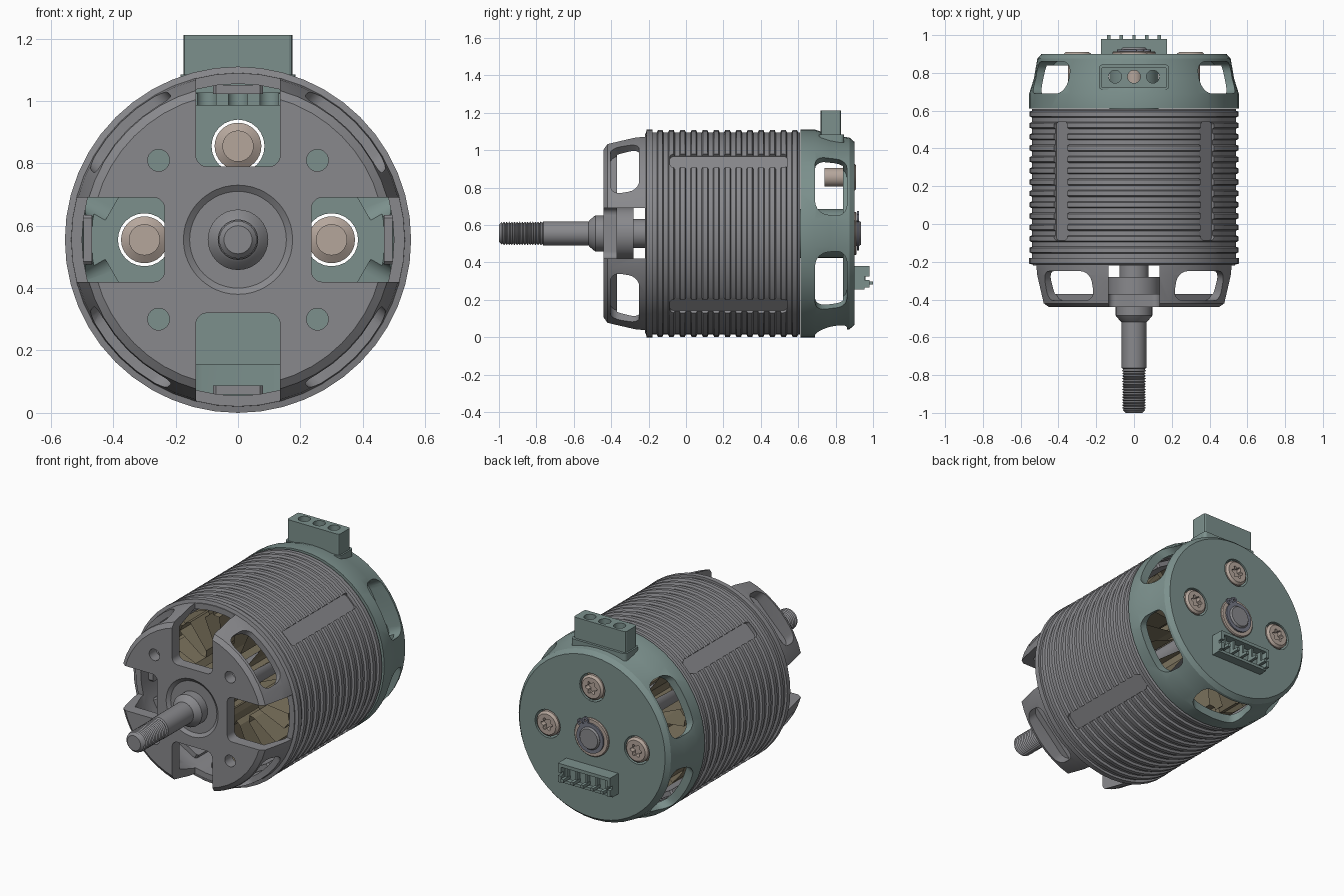
import bpy, bmesh
from math import sin, cos, pi, radians
from mathutils import Matrix, Vector

if "Cube" in bpy.data.objects:
    bpy.data.objects.remove(bpy.data.objects["Cube"])

C = 0.555           # height of the motor axis
SEG = 48


def material(name, col):
    m = bpy.data.materials.new(name)
    m.diffuse_color = (*col, 1)
    m.use_nodes = True
    m.node_tree.nodes["Principled BSDF"].inputs["Base Color"].default_value = m.diffuse_color
    return m


GREEN = material("bracket_green", (0.20, 0.28, 0.265))
STEEL = material("dark_steel", (0.25, 0.25, 0.265))
COPPER = material("copper", (0.46, 0.38, 0.33))
WIRE = material("winding", (0.20, 0.17, 0.11))
DARK = material("clip_steel", (0.18, 0.19, 0.24))


def finish(name, bm, mat):
    bmesh.ops.recalc_face_normals(bm, faces=bm.faces)
    me = bpy.data.meshes.new(name)
    bm.to_mesh(me)
    bm.free()
    ob = bpy.data.objects.new(name, me)
    bpy.context.collection.objects.link(ob)
    if mat:
        me.materials.append(mat)
    return ob


def revolve(name, prof, mat=STEEL, closed=True, x=0, z=C, seg=SEG):
    """Turn (radius, y) points around the y axis; open profiles get end caps."""
    bm = bmesh.new()
    rings = [[bm.verts.new((x + r * cos(2 * pi * i / seg), y, z + r * sin(2 * pi * i / seg)))
              for i in range(seg)] for r, y in prof]
    n = len(rings)
    for k in range(n if closed else n - 1):
        a, b = rings[k], rings[(k + 1) % n]
        for i in range(seg):
            j = (i + 1) % seg
            bm.faces.new((a[i], a[j], b[j], b[i]))
    if not closed:
        bm.faces.new(rings[0])
        bm.faces.new(rings[-1])
    return finish(name, bm, mat)


def rrect(u0, u1, v0, v1, r, n=5):
    pts = []
    for cu, cv, a0 in ((u1 - r, v1 - r, 0), (u0 + r, v1 - r, 90), (u0 + r, v0 + r, 180), (u1 - r, v0 + r, 270)):
        for i in range(n + 1):
            a = radians(a0 + 90 * i / n)
            pts.append((cu + r * cos(a), cv + r * sin(a)))
    return pts


def circle(u, v, r, n=24):
    return [(u + r * cos(2 * pi * i / n), v + r * sin(2 * pi * i / n)) for i in range(n)]


def prism(name, pts, d0, d1, axis, angle=0, mat=STEEL, caps=True):
    """Extrude a 2D outline: axis 'R' outward (u tangential, v along y), axis 'Y' along y (u outward)."""
    bm = bmesh.new()
    rot = Matrix.Translation((0, 0, C)) @ Matrix.Rotation(-radians(angle), 4, 'Y')
    put = (lambda u, v, d: Vector((d, v, u))) if axis == 'R' else (lambda u, v, d: Vector((u, d, v)))
    a = [bm.verts.new(rot @ put(u, v, d0)) for u, v in pts]
    b = [bm.verts.new(rot @ put(u, v, d1)) for u, v in pts]
    for i in range(len(a)):
        j = (i + 1) % len(a)
        bm.faces.new((a[i], a[j], b[j], b[i]))
    if caps:
        bm.faces.new(a)
        bm.faces.new(b)
    return finish(name, bm, mat)


def box(name, x0, x1, y0, y1, z0, z1, mat=GREEN):
    return prism(name, [(x0, z0 - C), (x1, z0 - C), (x1, z1 - C), (x0, z1 - C)], y0, y1, 'Y', 0, mat)


def cut(ob, cutters):
    bpy.context.view_layer.objects.active = ob
    for c in cutters:
        c.hide_render = True
        m = ob.modifiers.new("cut", 'BOOLEAN')
        m.operation = 'DIFFERENCE'
        m.solver = 'EXACT'
        m.object = c
        bpy.ops.object.modifier_apply(modifier=m.name)
        bpy.data.objects.remove(c)


DIAG = (45, 135, 225, 315)
QUAD = (0, 90, 180, 270)

# front bell with four open slots, diagonal windows and mounting holes
bell = revolve("front_bell", [
    (.065, -.425), (.155, -.425), (.175, -.44), (.47, -.44), (.497, -.42), (.53, -.27), (.535, -.215),
    (.555, -.21), (.555, -.18), (.5, -.18), (.5, -.24), (.455, -.37), (.14, -.37), (.14, -.28), (.065, -.28)])
cut(bell, [prism("c", rrect(.235, .8, -.135, .135, .035), -.6, -.22, 'Y', a) for a in QUAD]
    + [prism("c", rrect(-.175, .175, -.405, -.25, .055), .41, .8, 'R', a) for a in DIAG]
    + [prism("c", circle(.36, 0, .035), -.6, -.3, 'Y', a) for a in DIAG])

# ribbed rotor can with four flat pockets
prof = [(.5, -.18)]
for i in range(13):
    y = -.18 + i * .06
    prof += [(.54, y), (.54, y + .024), (.553, y + .03), (.553, y + .054), (.54, y + .06)][(i > 0):]
prof += [(.54, .61), (.5, .61)]
can = revolve("rotor_can", prof)
cut(can, [prism("c", rrect(-.05, .05, -.085, .54, .02), .532, .8, 'R', a) for a in DIAG])

# magnets inside the can
for i in range(12):
    prism(f"magnet_{i}", rrect(-.08, .08, -.15, .58, .01, 1), .468, .496, 'R', i * 30)

# stator teeth, open at both ends
star = []
for i in range(12):
    for r, da in ((.2, -13), (.23, -9), (.41, -8), (.42, -13), (.45, -13), (.455, 0), (.45, 13), (.42, 13), (.41, 8), (.23, 9)):
        a = radians(i * 30 + da)
        star.append((r * cos(a), r * sin(a)))
prism("stator_windings", star, -.1, .6, 'Y', 0, WIRE, caps=False)

# rear bracket cup with side windows and screw holes
SCREWS = ((0, .3), (.3, 0), (-.3, 0))
bracket = revolve("rear_bracket", [
    (.08, .9), (.49, .9), (.512, .875), (.53, .77), (.555, .69), (.555, .612), (.505, .612), (.505, .69),
    (.47, .84), (.13, .84), (.13, .6), (.08, .6)], GREEN)
cut(bracket, [prism("c", rrect(-.175, .175, .69, .86, .06), .4, .8, 'R', a) for a in (30, 150, 210, 270, 330)]
    + [prism("c", circle(x, z, .085), .7, 1, 'Y') for x, z in SCREWS])

# terminal block on top with three wire holes
block = prism("terminal_block", rrect(-.175, .175, .72, .83, .012, 2), .43, 1.212 - C, 'R', 90, GREEN)
cut(block, [prism("c", circle(k * .1, .78, .034), .3, .9, 'R', 90) for k in (-1, 0, 1)]
    + [prism("c", rrect(-.2, .2, .6, .765, .01), .3, .47, 'R', 90)])
# raised frame where the block meets the bracket
prism("terminal_base", rrect(-.185, .185, .71, .845, .02), .47, .53, 'R', 90, GREEN)
cut(bpy.data.objects["terminal_base"], [prism("c", circle(k * .1, .78, .034), .3, .9, 'R', 90) for k in (-1, 0, 1)])
cut(bracket, [prism("c", circle(k * .1, .78, .034), .3, .9, 'R', 90) for k in (-1, 0, 1)])

# screws with six-lobed recess
for i, (x, z) in enumerate(SCREWS):
    s = revolve(f"screw_{i}", [(.05, .74), (.05, .86), (.075, .875), (.075, .898), (.062, .91)], COPPER, False, x, C + z, 32)
    lobes = [(x + (.033 + .007 * cos(6 * t)) * cos(t), z + (.033 + .007 * cos(6 * t)) * sin(t))
             for t in (2 * pi * k / 36 for k in range(36))]
    cut(s, [prism("c", lobes, .88, 1, 'Y')])

# shaft with threaded tip and collar
shaft = [(.045, -1), (.06, -.985)]
for i in range(15):
    y = -.98 + i * .014
    shaft += [(.054, y), (.063, y + .007)]
shaft += [(.057, -.768), (.065, -.762), (.065, -.52), (.072, -.515), (.097, -.485), (.097, -.43), (.078, -.43),
          (.078, .88), (.068, .885), (.068, .925), (.06, .935)]
revolve("shaft", shaft, STEEL, False, seg=32)

# rear bearing ring and retaining clip
revolve("rear_bearing", [(.082, .87), (.115, .87), (.115, .907), (.11, .912), (.082, .912)], COPPER)
revolve("retaining_clip", [(.066, .914), (.09, .914), (.09, .924), (.066, .924)], DARK)
for k, a in enumerate((50, 72)):
    revolve(f"clip_ear_{k}", [(.008, .914), (.02, .914), (.02, .924), (.008, .924)], DARK,
            x=.105 * cos(radians(a)), z=C + .105 * sin(radians(a)), seg=16)

# sensor connector: housing walls and pins
box("connector_base", -.175, .175, .89, .93, .255, .38)
box("connector_top_wall", -.175, .175, .92, .98, .36, .38)
box("connector_bottom_wall", -.175, .175, .92, .955, .255, .272)
for s in (-1, 1):
    x0, x1 = sorted((s * .155, s * .175))
    box("connector_side_wall", x0, x1, .92, .98, .325, .37)
    box("connector_side_lip", x0, x1, .92, .955, .26, .33)
    box("connector_side_foot", x0, x1, .92, .98, .265, .305)
for k in range(5):
    x = (k - 2) * .067
    box(f"connector_pin_{k}", x - .009, x + .009, .92, 1.0, .281, .299)
    box(f"connector_rib_{k}", x - .006, x + .006, .92, .96, .299, .365)

# smooth round surfaces, keep hard edges
for ob in bpy.context.scene.objects:
    ob.select_set(True)
bpy.context.view_layer.objects.active = bell
bpy.ops.object.shade_smooth_by_angle(angle=radians(20))
